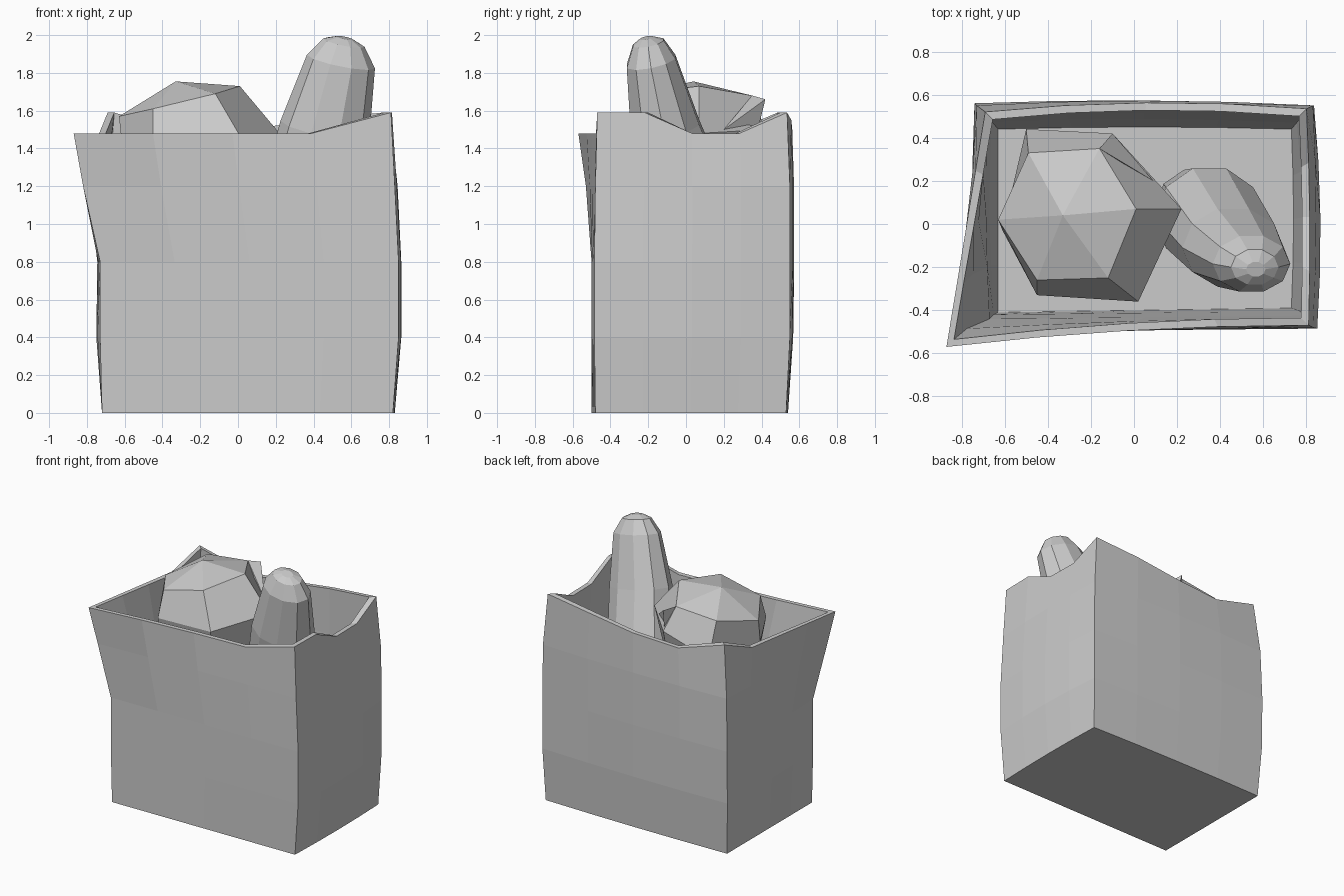
import bpy, bmesh, math
from mathutils import Vector

if "Cube" in bpy.data.objects:
    bpy.data.objects.remove(bpy.data.objects["Cube"])


def finish(bm, name):
    bmesh.ops.recalc_face_normals(bm, faces=bm.faces)
    me = bpy.data.meshes.new(name)
    bm.to_mesh(me)
    bm.free()
    ob = bpy.data.objects.new(name, me)
    bpy.context.collection.objects.link(ob)
    return ob


def loft(name, rings, cap_start=True, cap_end=True):
    bm = bmesh.new()
    rows = [[bm.verts.new(p) for p in r] for r in rings]
    n = len(rows[0])
    for a, b in zip(rows, rows[1:]):
        for i in range(n):
            j = (i + 1) % n
            bm.faces.new((a[i], a[j], b[j], b[i]))
    if cap_start:
        bm.faces.new(rows[0][::-1])
    if cap_end:
        bm.faces.new(rows[-1])
    return finish(bm, name)


# Paper bag: corners (front left, front right, back right, back left) per level
corners = [
    [(-.72, -.50), (.82, -.48), (.82, .53), (-.72, .53)],
    [(-.73, -.50), (.85, -.485), (.835, .55), (-.74, .555)],
    [(-.73, -.50), (.85, -.485), (.835, .55), (-.74, .56)],
    [(-.82, -.53), (.83, -.48), (.83, .55), (-.73, .55)],
    [(-.87, -.57), (.81, -.47), (.80, .535), (-.69, .52)],
]
heights = [0, .4, .8, 1.2]
rim = [1.48, 1.48, 1.48, 1.48, 1.59, 1.59, 1.48, 1.48,
       1.59, 1.55, 1.50, 1.48, 1.59, 1.48, 1.48, 1.48]
# Outward bulge of front, right, back, left at each level
bulge = [(0, .01, .01, 0), (0, .022, .015, .015), (0, .022, .018, .01),
         (-.01, .015, .022, -.01), (-.025, .01, .035, 0)]
outward = [(0, -1), (1, 0), (0, 1), (-1, 0)]


def bag_ring(level):
    ring = []
    for side in range(4):
        a = Vector(corners[level][side])
        b = Vector(corners[level][(side + 1) % 4])
        for k in range(4):
            t = k / 4
            p = a.lerp(b, t) + Vector(outward[side]) * bulge[level][side] * 4 * t * (1 - t)
            z = rim[side * 4 + k] if level == 4 else heights[level]
            ring.append(Vector((p.x, p.y, z)))
    return ring


def inset(ring, d, floor=None):
    cx, cy = .04, .02
    return [Vector((p.x - d * max(-1, min(1, (p.x - cx) / .7)),
                    p.y - d * max(-1, min(1, (p.y - cy) / .45)),
                    p.z if floor is None else floor)) for p in ring]


outer = [bag_ring(i) for i in range(5)]
insets = [.09, .08, .06, .045, .035]
inner = [inset(outer[i], insets[i], .07 if i == 0 else None) for i in range(4, -1, -1)]
loft("paper_bag", outer + inner)

# Long loaf: tilted elliptical rings (centre x, y, z, radius x, radius y)
loaf = [(.27, .10, .60, .10, .10), (.29, .08, .72, .19, .18),
        (.35, .03, 1.05, .25, .24), (.46, -.11, 1.5, .235, .19),
        (.545, -.185, 1.86, .18, .135), (.56, -.20, 1.96, .11, .085),
        (.565, -.21, 1.985, .045, .035)]
rings = []
for cx, cy, cz, rx, ry in loaf:
    ring = []
    for i in range(10):
        a = math.tau * i / 10
        dx, dy = rx * math.cos(a), ry * math.sin(a)
        ring.append((cx + dx, cy + dy, min(2.0, cz - .2 * dx + .2 * dy)))
    rings.append(ring)
loft("bread_loaf", rings)

# Leafy vegetable head: crown fan, upper ring, flared ring and lower body
crown = (-.33, .04, 1.755)
upper = [(-.63, .02, 1.57), (-.45, -.26, 1.61), (-.12, -.25, 1.69),
         (.01, .07, 1.73), (-.16, .35, 1.68), (-.49, .33, 1.65)]
flare = [(-.61, -.03, 1.38), (-.45, -.33, 1.42), (.02, -.36, 1.45),
         (.22, .07, 1.48), (-.10, .42, 1.50), (-.50, .44, 1.40)]
lower = [(-.56, -.10, 1.10), (-.42, -.27, 1.1), (-.08, -.27, 1.1),
         (.08, .08, 1.1), (-.12, .34, 1.1), (-.45, .34, 1.1)]
base = [(-.27 + (x + .27) * .5, .03 + y * .5, .85) for x, y, z in lower]
head = loft("leafy_head", [upper, flare, lower, base])
bm = bmesh.new()
bm.from_mesh(head.data)
top = max(bm.faces, key=lambda f: f.calc_center_median().z)
bmesh.ops.poke(bm, faces=[top])
max((v for v in bm.verts if len(v.link_edges) == 6),
    key=lambda v: v.co.z).co = crown
bm.to_mesh(head.data)
bm.free()

# Small outer leaf behind the head
loft("outer_leaf", [[(-.16, .35, 1.68), (-.10, .42, 1.66), (.09, .20, 1.50)],
                    [(-.12, .25, 1.25), (-.05, .32, 1.25), (.08, .14, 1.25)]])
